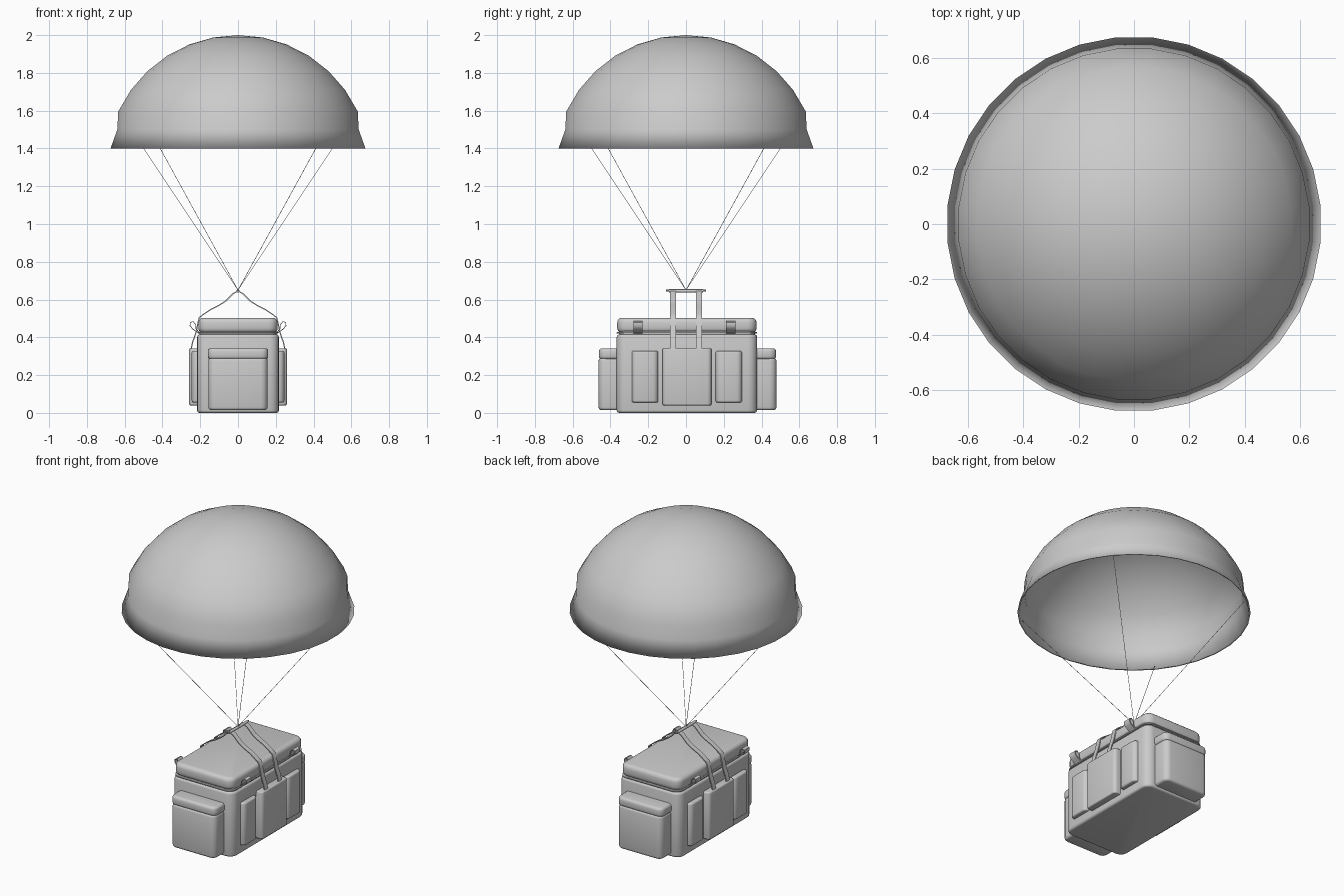
import bpy, bmesh, math
from mathutils import Vector

if "Cube" in bpy.data.objects:
    bpy.data.objects.remove(bpy.data.objects["Cube"])

grey = bpy.data.materials.new("light grey")
grey.diffuse_color = (0.6, 0.6, 0.6, 1)
grey.use_nodes = True
grey.node_tree.nodes["Principled BSDF"].inputs["Base Color"].default_value = grey.diffuse_color
DY = 0.005   # the bag sits a touch towards the back


def finish(name, bm, angle=40):
    bmesh.ops.remove_doubles(bm, verts=bm.verts, dist=1e-6)
    me = bpy.data.meshes.new(name)
    bm.to_mesh(me)
    bm.free()
    me.materials.append(grey)
    me.shade_smooth()
    me.set_sharp_from_angle(angle=math.radians(angle))
    ob = bpy.data.objects.new(name, me)
    bpy.context.collection.objects.link(ob)
    return ob


def soft_box(name, a, b, upright, rim, segments=4):
    """Box between two corners, upright edges and top/bottom rims rounded apart."""
    lo = Vector([min(p, q) for p, q in zip(a, b)])
    hi = Vector([max(p, q) for p, q in zip(a, b)])
    bm = bmesh.new()
    bmesh.ops.create_cube(bm, size=1)
    for v in bm.verts:
        v.co = Vector([(l + h) / 2 + c * (h - l) for l, h, c in zip(lo, hi, v.co)])
        v.co.y += DY
    posts = [e for e in bm.edges if abs(e.verts[0].co.z - e.verts[1].co.z) > 1e-4]
    bmesh.ops.bevel(bm, geom=posts, offset=upright, segments=segments,
                    profile=0.5, affect='EDGES', clamp_overlap=True)
    rims = [e for e in bm.edges if abs(e.verts[0].co.z - e.verts[1].co.z) < 1e-5]
    bmesh.ops.bevel(bm, geom=rims, offset=rim, segments=3,
                    profile=0.5, affect='EDGES', clamp_overlap=True)
    return finish(name, bm, 50)


def rod(name, a, b, r, sides=8):
    """Round bar from a to b."""
    a, b = Vector(a), Vector(b)
    bm = bmesh.new()
    bmesh.ops.create_cone(bm, cap_ends=True, segments=sides, radius1=r, radius2=r,
                          depth=(b - a).length)
    bm.transform((b - a).to_track_quat('Z', 'Y').to_matrix().to_4x4())
    bmesh.ops.translate(bm, verts=bm.verts, vec=(a + b) / 2)
    return finish(name, bm)


def band(name, path, y, width, thick, sx):
    """Flat webbing that follows an x-z path."""
    pts = [Vector((p[0] * sx, 0, p[1])) for p in path]
    bm = bmesh.new()
    rings = []
    for i, p in enumerate(pts):
        t = (pts[min(i + 1, len(pts) - 1)] - pts[max(i - 1, 0)]).normalized()
        n = Vector((-t.z, 0, t.x)) * thick / 2
        rings.append([bm.verts.new(p + n * s + Vector((0, y + w * width / 2, 0)))
                      for s, w in ((1, 1), (1, -1), (-1, -1), (-1, 1))])
    for r, q in zip(rings, rings[1:]):
        for k in range(4):
            m = (k + 1) % 4
            bm.faces.new((r[k], r[m], q[m], q[k]))
    bm.faces.new(rings[0])
    bm.faces.new(rings[-1])
    bmesh.ops.recalc_face_normals(bm, faces=bm.faces)
    return finish(name, bm, 50)


# canopy: inner lining, folded hem, flared skirt, short wall, spherical cap
CAP_R, CAP_Z, CAP_A = 0.704, 1.296, math.radians(64.8)


def cap(r):
    return [(r * math.sin(a), CAP_Z + r * math.cos(a))
            for a in (CAP_A * (1 - i / 6) for i in range(6))]


profile = cap(CAP_R - .008)[::-1] + [(0.634, 1.50), (0.668, 1.402)]
profile += [(0.678, 1.40), (0.642, 1.50)] + cap(CAP_R)
N = 32
bm = bmesh.new()
rings = []
for r, z in profile:
    rings.append([bm.verts.new((r * math.cos(2 * math.pi * (k + .5) / N),
                                r * math.sin(2 * math.pi * (k + .5) / N), z))
                  for k in range(N)])
for lo, hi in zip(rings, rings[1:]):
    for k in range(N):
        bm.faces.new((lo[k], lo[(k + 1) % N], hi[(k + 1) % N], hi[k]))
outer_tip, inner_tip = bm.verts.new((0, 0, 2)), bm.verts.new((0, 0, 1.992))
for k in range(N):
    m = (k + 1) % N
    bm.faces.new((rings[-1][k], rings[-1][m], outer_tip))
    bm.faces.new((rings[0][m], rings[0][k], inner_tip))
finish("canopy", bm, 180)

# four suspension lines, turned a quarter each
x, y = 0.51, 0.42
for i in range(4):
    rod(f"suspension_line_{i + 1}", (0, 0, 0.65), (x, y, 1.415), 0.0014, 6)
    x, y = -y, x

# bag body, zip band and lid
soft_box("bag_body", (-.217, -.372, 0), (.217, .372, .415), .05, .014)
soft_box("zip_band", (-.205, -.36, .40), (.205, .36, .44), .045, .004)
soft_box("bag_lid", (-.21, -.369, .424), (.21, .369, .503), .05, .024)
soft_box("lid_piping", (-.212, -.372, .419), (.212, .372, .428), .05, .003)

for s, side in ((1, "right"), (-1, "left")):
    # pockets on the long sides
    soft_box(f"{side}_middle_pocket", (s * .17, -.13, .04), (s * .26, .13, .342), .022, .008)
    for t, end in ((1, "back"), (-1, "front")):
        soft_box(f"{side}_{end}_slim_pocket", (s * .17, t * .152, .055),
                 (s * .245, t * .292, .328), .028, .01)
        # carrying strap over the lid
        band(f"{side}_{end}_strap",
             [(0, .646), (.025, .632), (.065, .592), (.10, .57), (.14, .55),
              (.185, .52), (.205, .504), (.213, .47), (.224, .42), (.24, .375), (.25, .33)],
             t * .07, .032, .006, s)
        # lid buckle loop
        band(f"{side}_{end}_buckle_loop",
             [(.205, .425), (.222, .445), (.224, .468), (.238, .484), (.252, .478),
              (.254, .462), (.242, .446), (.222, .432), (.205, .42)],
             t * .246 - .008, .05, .004, s)

for t, end, reach in ((1, "back", .474), (-1, "front", .468)):
    # end pockets with their flaps
    soft_box(f"{end}_pocket", (-.157, t * .33, .014), (.157, t * reach, .292), .036, .016)
    soft_box(f"{end}_pocket_flap", (-.16, t * .33, .284),
             (.16, t * (reach - .002), .342), .036, .016)

# grip joining the two straps
rod("handle_grip", (0, -.09, .646), (0, .09, .646), .009, 12)
rod("handle_grip_core", (0, -.107, .647), (0, .107, .647), .005, 8)
